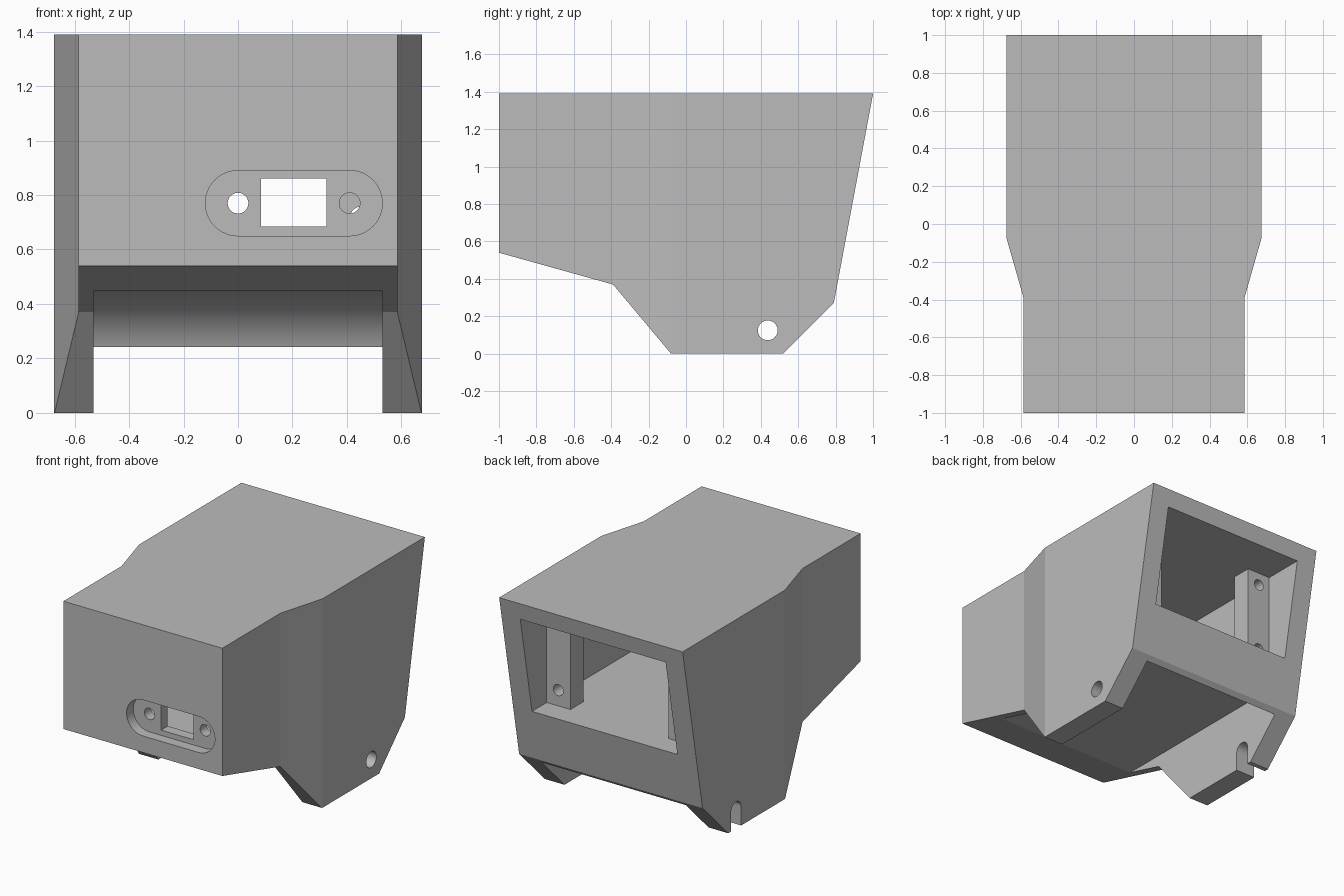
import bpy, bmesh, math
from mathutils import Vector

if "Cube" in bpy.data.objects:
    bpy.data.objects.remove(bpy.data.objects["Cube"], do_unlink=True)

grey = bpy.data.materials.new("plain grey")
grey.use_nodes = True
grey.diffuse_color = (0.5, 0.5, 0.5, 1)
grey.node_tree.nodes["Principled BSDF"].inputs["Base Color"].default_value = (0.5, 0.5, 0.5, 1)


def prism(name, outline, axis, lo, hi):
    """Extrude a 2D outline along an axis; the outline uses the other two axes in order."""
    def place(p, depth):
        co = list(p)
        co.insert("xyz".index(axis), depth)
        return Vector(co)
    bm = bmesh.new()
    base = bm.faces.new([bm.verts.new(place(p, lo)) for p in outline])
    new = bmesh.ops.extrude_face_region(bm, geom=[base])["geom"]
    shift = place((0, 0), hi - lo)
    bmesh.ops.translate(bm, vec=shift, verts=[v for v in new if isinstance(v, bmesh.types.BMVert)])
    bmesh.ops.recalc_face_normals(bm, faces=bm.faces)
    mesh = bpy.data.meshes.new(name)
    bm.to_mesh(mesh)
    bm.free()
    mesh.materials.append(grey)
    obj = bpy.data.objects.new(name, mesh)
    bpy.context.collection.objects.link(obj)
    return obj


def rect(a0, b0, a1, b1):
    return [(a0, b0), (a1, b0), (a1, b1), (a0, b1)]


def arc(a, b, r, start, end, steps=24):
    angles = [math.radians(start + (end - start) * i / steps) for i in range(steps + 1)]
    return [(a + r * math.cos(t), b + r * math.sin(t)) for t in angles]


def circle(a, b, r):
    return arc(a, b, r, 0, 360, 32)[:-1]


def combine(target, tool, operation="DIFFERENCE"):
    mod = target.modifiers.new(operation.lower(), "BOOLEAN")
    mod.operation, mod.solver, mod.object = operation, "EXACT", tool
    bpy.context.view_layer.objects.active = target
    bpy.ops.object.modifier_apply(modifier=mod.name)
    bpy.data.objects.remove(tool, do_unlink=True)


# Outer shell: side profile trimmed by the plan outline
side = [(-1, 0.54), (-1, 1.39), (1, 1.39), (0.79, 0.27), (0.52, 0), (-0.08, 0), (-0.39, 0.37)]
half = [(0.585, -1.1), (0.585, -0.39), (0.675, -0.075), (0.675, 1.1)]
plan = half + [(-x, y) for x, y in reversed(half)]
housing = prism("housing", side, "x", -0.8, 0.8)
combine(housing, prism("plan_trim", plan, "z", -0.1, 1.5), "INTERSECT")

# Inner cavity, open at the back
combine(housing, prism("cavity", rect(-0.535, 0.615, 0.535, 1.275), "y", -0.86, 1.2))

# Channel between the cheeks, rounded at its rear
channel = [(-1.2, -0.1), (-1.2, 0.448)] + arc(0.46, 0.125, 0.323, 90, 0) + [(0.783, -0.1)]
combine(housing, prism("channel", channel, "x", -0.53, 0.53))

# Pivot hole in the left cheek, open slot in the right cheek
combine(housing, prism("pivot_hole", circle(0.437, 0.125, 0.053), "x", 0.4, 0.8))
slot = arc(0.437, 0.125, 0.053, 0, 180) + [(0.384, -0.1), (0.49, -0.1)]
combine(housing, prism("pivot_slot", slot, "x", -0.8, -0.4))

# Front socket: stadium recess, window and two screw holes
stadium = arc(0, 0.77, 0.12, 90, 270) + arc(0.41, 0.77, 0.12, -90, 90)
combine(housing, prism("recess", stadium, "y", -1.1, -0.93))
combine(housing, prism("window", rect(0.085, 0.685, 0.325, 0.86), "y", -1.1, -0.8))
for x in (0, 0.41):
    combine(housing, prism("screw_hole", circle(x, 0.77, 0.038), "y", -1.1, -0.8))

# Mounting posts inside the rear opening, each with two holes
for s in (-1, 1):
    post = rect(*sorted((s * 0.36, s * 0.57))[:1], 0.565, max(s * 0.36, s * 0.57), 0.7)
    combine(housing, prism("post", post, "z", 0.58, 1.31), "UNION")
    for z in (0.72, 1.19):
        combine(housing, prism("post_hole", circle(s * 0.45, z, 0.037), "y", 0.5, 0.75))

# Smooth the curved walls, keep the edges sharp
bpy.ops.object.select_all(action="DESELECT")
housing.select_set(True)
bpy.context.view_layer.objects.active = housing
bpy.ops.object.shade_smooth_by_angle(angle=math.radians(15))
